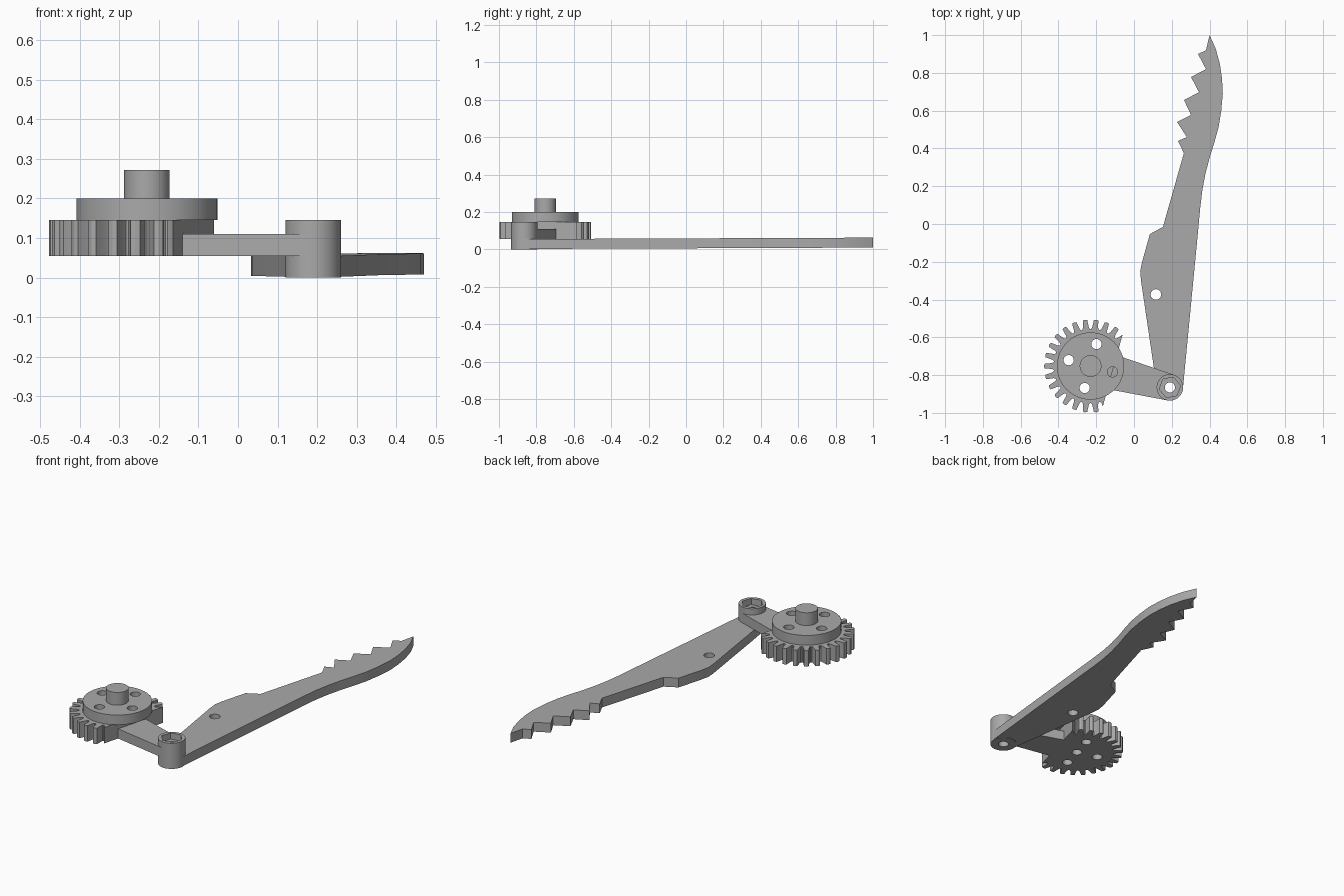
import bpy, bmesh, math
from mathutils import Vector

default_cube = bpy.data.objects.get("Cube")
if default_cube:
    bpy.data.objects.remove(default_cube, do_unlink=True)

# Single plain grey finish
grey = bpy.data.materials.new("matte grey")
grey.use_nodes = True
colour = (0.4, 0.4, 0.4, 1)
grey.diffuse_color = colour
grey.node_tree.nodes["Principled BSDF"].inputs["Base Color"].default_value = colour


def prism(name, outline, bottom, top):
    """Extrude a flat outline between two heights."""
    bm = bmesh.new()
    face = bm.faces.new([bm.verts.new((x, y, bottom)) for x, y in outline])
    result = bmesh.ops.extrude_face_region(bm, geom=[face])
    for item in result["geom"]:
        if isinstance(item, bmesh.types.BMVert):
            item.co.z = top
    bmesh.ops.recalc_face_normals(bm, faces=bm.faces)
    mesh = bpy.data.meshes.new(name)
    bm.to_mesh(mesh)
    bm.free()
    mesh.materials.append(grey)
    obj = bpy.data.objects.new(name, mesh)
    bpy.context.collection.objects.link(obj)
    return obj


def ring(centre, radius, sides=48, turn=0):
    angles = [turn + math.tau * i / sides for i in range(sides)]
    return [(centre[0] + radius * math.cos(a), centre[1] + radius * math.sin(a)) for a in angles]


def select_only(obj):
    bpy.ops.object.select_all(action="DESELECT")
    obj.select_set(True)
    bpy.context.view_layer.objects.active = obj


def carve(obj, outline, bottom=-1, top=1):
    """Remove a prism from a part and discard the cutter."""
    cutter = prism("cutter", outline, bottom, top)
    cutter.hide_render = True
    cut = obj.modifiers.new("cut", "BOOLEAN")
    cut.operation, cut.solver, cut.object = "DIFFERENCE", "EXACT", cutter
    select_only(obj)
    bpy.ops.object.modifier_apply(modifier=cut.name)
    bpy.data.objects.remove(cutter, do_unlink=True)


gear_centre = Vector((-0.23, -0.752))
pivot = Vector((0.19, -0.865))
hole_radius = 0.027
arm_bottom, arm_top, gear_top, disc_top = 0.055, 0.11, 0.145, 0.2

# Toothed gear: each tooth has a flat tip and a rounded root
teeth = 26
pitch = math.tau / teeth
tooth_profile = [(-0.5, 0.195), (-0.39, 0.198), (-0.31, 0.207), (-0.2, 0.244),
                 (0, 0.247), (0.2, 0.244), (0.31, 0.207), (0.39, 0.198)]
outline = []
for i in range(teeth):
    for step, radius in tooth_profile:
        a = (i + step) * pitch
        outline.append(gear_centre + radius * Vector((math.cos(a), math.sin(a))))
gear = prism("toothed_gear", outline, arm_bottom, gear_top)

# Flat side of the gear, where the arm joins
start, end = Vector((-0.165, -0.965)), Vector((-0.07, -0.62))
along = (end - start).normalized()
outward = Vector((along.y, -along.x)) * 0.4
start, end = start - along * 0.2, end + along * 0.2
carve(gear, [start, end, end + outward, start + outward])

# Raised disc with four holes and a central hub
disc = prism("raised_disc", ring(gear_centre, 0.178, 64), gear_top, disc_top)
hub = prism("centre_hub", ring(gear_centre, 0.0575), disc_top, 0.272)
for i in range(4):
    a = math.radians(-15 + 90 * i)
    spot = gear_centre + 0.12 * Vector((math.cos(a), math.sin(a)))
    hole = ring(spot, hole_radius, 24)
    carve(disc, hole)
    if i:
        carve(gear, hole)
centre_hole = ring(gear_centre, hole_radius, 24)
carve(gear, centre_hole)
carve(disc, centre_hole)

# Tapered arm from gear to pivot
arm = prism("tapered_arm", [(-0.11, -0.688), (-0.16, -0.87), (0.178, -0.934),
                            (0.19, -0.865), (0.213, -0.799)], arm_bottom, arm_top)

# Pivot boss with hexagonal pocket and through hole
boss = prism("pivot_boss", ring(pivot, 0.07), 0, gear_top)
carve(boss, ring(pivot, 0.057, 6, math.radians(10)), arm_top)

# Serrated blade, rounded around the pivot
back = [(0.4, 1), (0.432, 0.93), (0.454, 0.85), (0.466, 0.77), (0.47, 0.69), (0.462, 0.6),
        (0.447, 0.51), (0.425, 0.43), (0.4, 0.35), (0.378, 0.265), (0.362, 0.18),
        (0.35, 0.08), (0.338, -0.05), (0.26, -0.86)]
heel = [pivot + 0.07 * Vector((math.cos(a), math.sin(a)))
        for a in [-math.pi * i / 16 for i in range(1, 16)]]
belly = [(0.12, -0.855), (0.105, -0.76), (0.037, -0.3), (0.033, -0.25), (0.043, -0.2),
         (0.084, -0.053), (0.153, -0.016)]
serration = [(0.264, 0.375), (0.233, 0.44), (0.28, 0.46), (0.228, 0.54), (0.302, 0.577),
             (0.265, 0.656), (0.344, 0.698), (0.302, 0.778), (0.381, 0.82),
             (0.339, 0.9), (0.381, 0.92)]
blade = prism("serrated_blade", back + heel + belly + serration, 0.002, arm_bottom)
carve(blade, ring((0.116, -0.373), 0.028, 24))
for vert in blade.data.vertices:  # gentle rise towards the tip
    vert.co.z += 0.004 * (vert.co.y + 0.9)

# Pivot hole runs through every part stacked there
for part in (boss, arm, blade):
    carve(part, ring(pivot, hole_radius, 24))

for part in (gear, disc, hub, arm, boss, blade):
    select_only(part)
    bpy.ops.object.shade_smooth_by_angle(angle=math.radians(25))
